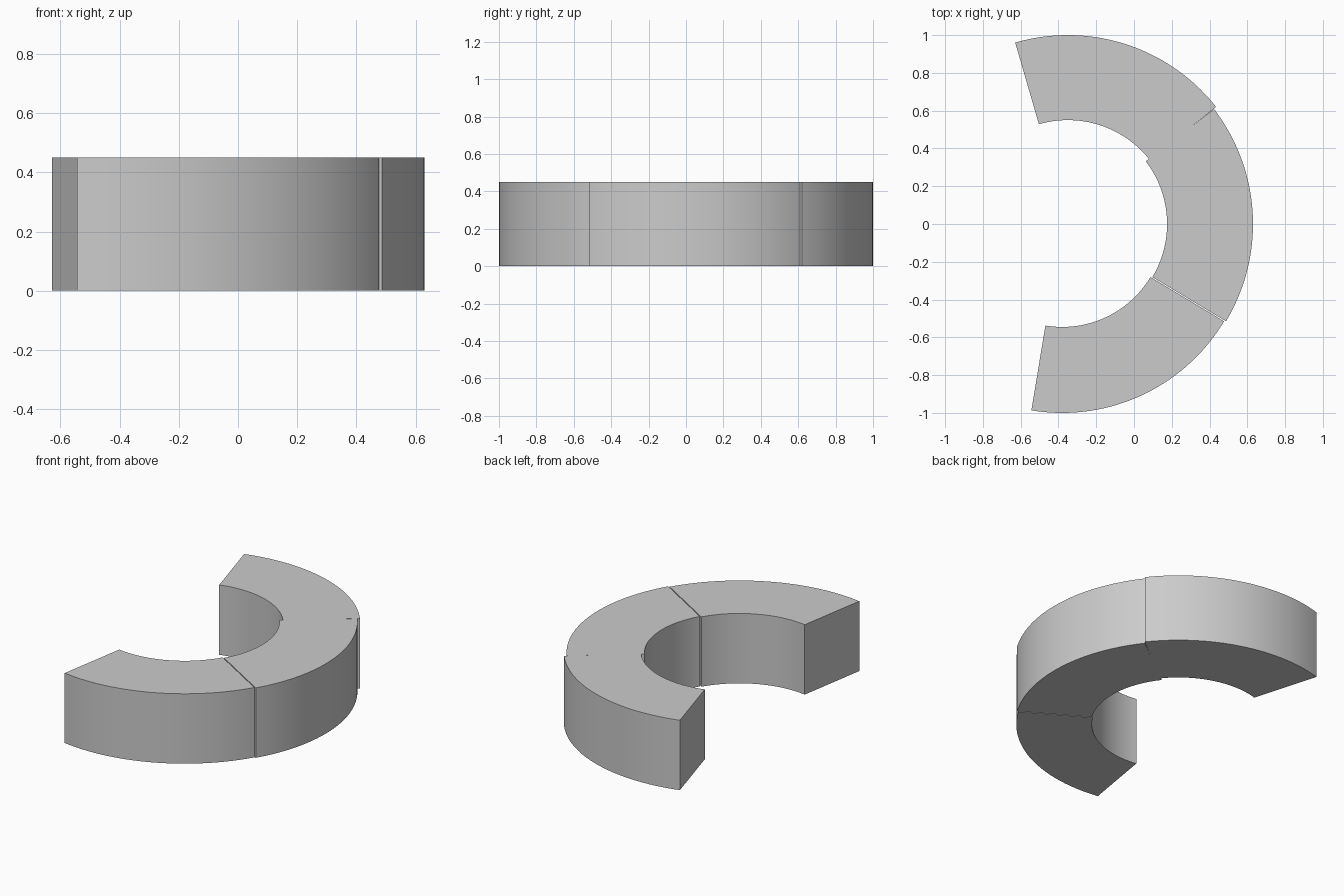
import bpy, bmesh
from math import cos, sin, radians

if "Cube" in bpy.data.objects:
    bpy.data.objects.remove(bpy.data.objects["Cube"])

HEIGHT = 0.45


def arc_block(name, cx, inner, outer, start, end, steps=48):
    """Curved block: a ring sector around (cx, 0), extruded upward."""
    angles = [radians(start + (end - start) * i / steps) for i in range(steps + 1)]
    bm = bmesh.new()
    sections = []
    for a in angles:
        corners = [(inner, 0), (outer, 0), (outer, HEIGHT), (inner, HEIGHT)]
        sections.append([bm.verts.new((cx + r * cos(a), r * sin(a), z)) for r, z in corners])
    for s, t in zip(sections, sections[1:]):
        for k in range(4):
            n = (k + 1) % 4
            bm.faces.new((s[k], s[n], t[n], t[k]))
    bm.faces.new(sections[0])
    bm.faces.new(sections[-1][::-1])
    bmesh.ops.recalc_face_normals(bm, faces=bm.faces)
    mesh = bpy.data.meshes.new(name)
    bm.to_mesh(mesh)
    bm.free()
    obj = bpy.data.objects.new(name, mesh)
    bpy.context.collection.objects.link(obj)
    bpy.ops.object.select_all(action='DESELECT')
    obj.select_set(True)
    bpy.context.view_layer.objects.active = obj
    bpy.ops.object.shade_smooth_by_angle(angle=radians(30))
    return obj


# Three curved seat blocks, slightly offset so thin seams show between them
arc_block("back_block", -0.35, 0.55, 1.0, 38.3, 106.2)
arc_block("middle_block", -0.37, 0.545, 1.0, -31.0, 37.46)
arc_block("front_block", -0.38, 0.545, 1.0, -99.4, -31.0)
